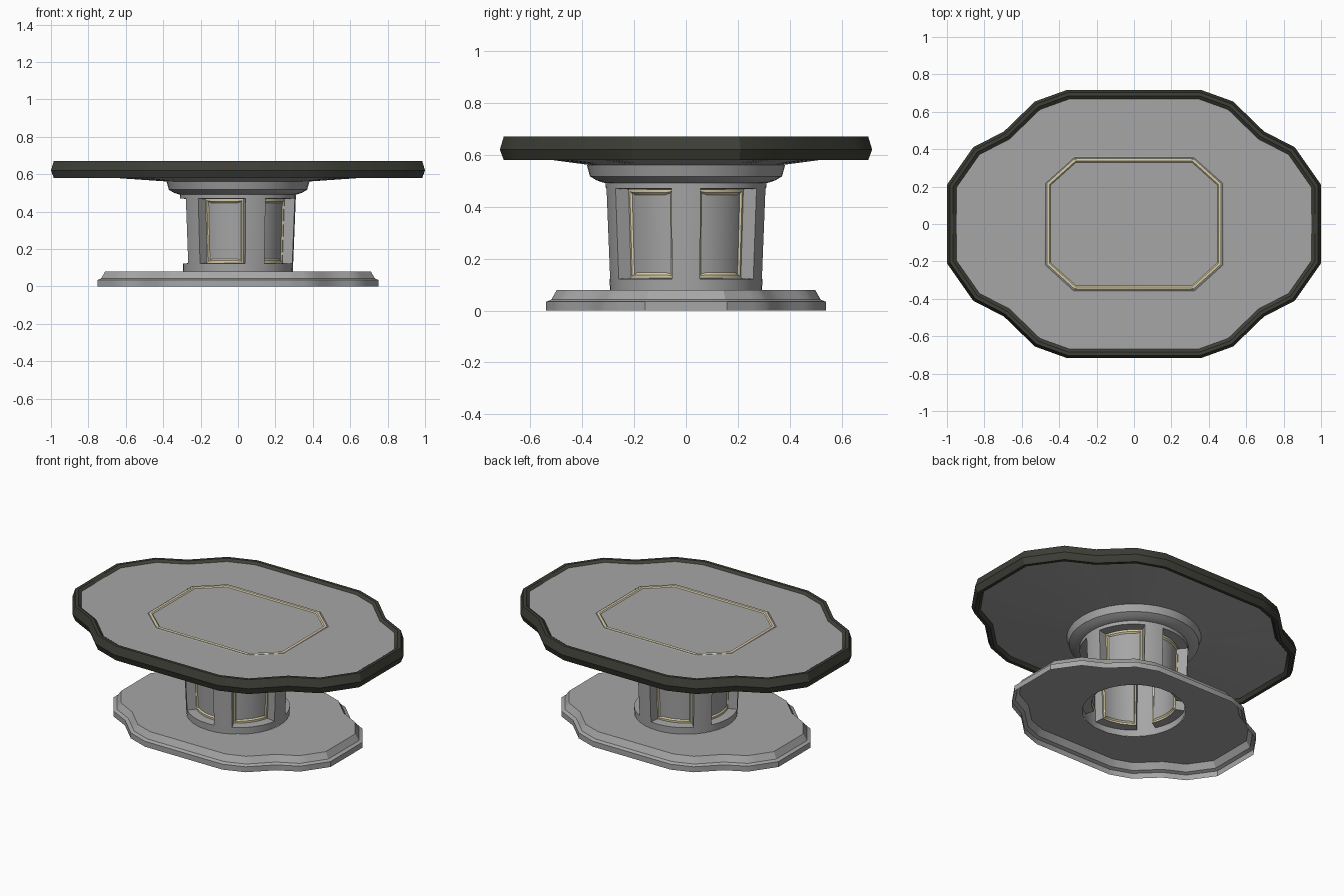
import bpy, bmesh, math
from mathutils import Vector

if "Cube" in bpy.data.objects:
    bpy.data.objects.remove(bpy.data.objects["Cube"])


def material(name, rgb):
    m = bpy.data.materials.new(name)
    m.use_nodes = True
    m.diffuse_color = (*rgb, 1)
    m.node_tree.nodes["Principled BSDF"].inputs["Base Color"].default_value = (*rgb, 1)
    return m


GREY = material("stone_grey", (0.38, 0.38, 0.38))
DARK = material("dark_edge", (0.048, 0.049, 0.038))
GOLD = material("pale_gold", (0.68, 0.61, 0.38))


def finish(name, bm, mats):
    bmesh.ops.recalc_face_normals(bm, faces=bm.faces)
    me = bpy.data.meshes.new(name)
    bm.to_mesh(me)
    bm.free()
    for m in mats:
        me.materials.append(m)
    ob = bpy.data.objects.new(name, me)
    bpy.context.collection.objects.link(ob)
    bpy.ops.object.select_all(action='DESELECT')
    ob.select_set(True)
    bpy.context.view_layer.objects.active = ob
    bpy.ops.object.shade_smooth_by_angle(angle=math.radians(30))
    return ob


def mirror_quarter(quarter):
    # Counter-clockwise closed outline from its first-quadrant corners
    half = quarter + [(-x, y) for x, y in reversed(quarter)]
    return [Vector(p) for p in half + [(-x, -y) for x, y in half]]


def split(points, n):
    return [p.lerp(points[(i + 1) % len(points)], k / n)
            for i, p in enumerate(points) for k in range(n)]


def inset(points, d):
    # Mitred inward offset of a counter-clockwise outline
    out = []
    for i, p in enumerate(points):
        a = (p - points[i - 1]).normalized()
        b = (points[(i + 1) % len(points)] - p).normalized()
        na, nb = Vector((-a.y, a.x)), Vector((-b.y, b.x))
        out.append(p + (na + nb) * d / (1 + na.dot(nb)))
    return out


def rounded(points, r):
    return [p.normalized() * r for p in points]


def loft(name, rings, mats, band_mats=None, cap_end=False):
    # Each ring is (outline, height); consecutive rings are bridged
    bm = bmesh.new()
    rows = [[bm.verts.new((p.x, p.y, z)) for p in pts] for pts, z in rings]
    for k in range(len(rows) - 1):
        for i in range(len(rows[k])):
            j = (i + 1) % len(rows[k])
            f = bm.faces.new((rows[k][i], rows[k][j], rows[k + 1][j], rows[k + 1][i]))
            f.material_index = band_mats[k] if band_mats else 0
    if cap_end:
        bm.faces.new(rows[-1])
    return finish(name, bm, mats)


outline = mirror_quarter([(1, 0.21), (0.86, 0.41), (0.695, 0.495), (0.53, 0.655), (0.358, 0.717)])
fine = split(outline, 3)

# Table top: dark moulded edge, sunken surface, sloping underside
edge = [(0.05, 0.6), (0.035, 0.58), (0.015, 0.58), (0, 0.62), (0.015, 0.67), (0.033, 0.67), (0.05, 0.657)]
loft("table_edge", [(inset(outline, d), z) for d, z in edge], [DARK])
loft("table_surface", [(inset(outline, 0.046), 0.65), (inset(outline, 0.048), 0.657)],
     [GREY], cap_end=True)
loft("table_underside", [(inset(fine, 0.05), 0.6), (rounded(fine, 0.37), 0.56)], [GREY])

# Octagonal inlay: thin grey bead around a gold band
octagon = mirror_quarter([(0.478, 0.222), (0.322, 0.362)])
inlay = [(0, 0.657), (0.006, 0.661), (0.012, 0.66), (0.016, 0.663), (0.026, 0.663), (0.032, 0.657)]
loft("surface_inlay", [(inset(octagon, d), z) for d, z in inlay],
     [GREY, GOLD], [0, 0, 1, 1, 1])

# Hollow base with a stepped, sloping rim
base = [p * 0.752 for p in fine]
rim = [(0, 0), (0, 0.034), (0.02, 0.042), (0.042, 0.08)]
loft("base", [(inset(base, d), z) for d, z in rim] + [(rounded(base, 0.293), 0.08)], [GREY])

# Column: five pilasters with recessed, gold-framed panels between them
FOLD, HALF, STEPS = 5, math.radians(10.5), 6
angles, is_panel = [], []
for k in range(FOLD):
    mid = k * math.tau / FOLD
    span = math.tau / FOLD - 2 * HALF
    angles += [mid - HALF, mid] + [mid + HALF + span * s / STEPS for s in range(STEPS)]
    is_panel += [False, False] + [True] * STEPS
bm = bmesh.new()
rows = []
for r, z in [(0.293, 0.08), (0.295, 0.122), (0.309, 0.47), (0.31, 0.495)]:
    rows.append([bm.verts.new((r * math.cos(a), r * math.sin(a), z)) for a in angles])
panels = [[] for _ in range(FOLD)]
count = len(angles)
for k in range(3):
    for i in range(count):
        j = (i + 1) % count
        f = bm.faces.new((rows[k][i], rows[k][j], rows[k + 1][j], rows[k + 1][i]))
        if k == 1 and is_panel[i]:
            panels[i // (STEPS + 2)].append(f)


def sink(faces, factor):
    for v in {v for f in faces for v in f.verts}:
        v.co.x *= factor
        v.co.y *= factor


for faces in panels:
    bm.normal_update()
    bmesh.ops.inset_region(bm, faces=faces, thickness=0.004)
    sink(faces, 0.82)
    bm.normal_update()
    for thickness, factor in [(0.012, 1.0), (0.008, 0.97)]:
        frame = bmesh.ops.inset_region(bm, faces=faces, thickness=thickness)["faces"]
        for f in frame:
            f.material_index = 1
        sink(faces, factor)
        bm.normal_update()
finish("column", bm, [GREY, GOLD])

# Flared collar between column and table top
circle = [Vector((math.cos(a), math.sin(a))) for a in angles]
collar = [(0.3, 0.49), (0.32, 0.493), (0.345, 0.502), (0.37, 0.517), (0.382, 0.56), (0.36, 0.564)]
loft("collar", [(rounded(circle, r), z) for r, z in collar], [GREY])
